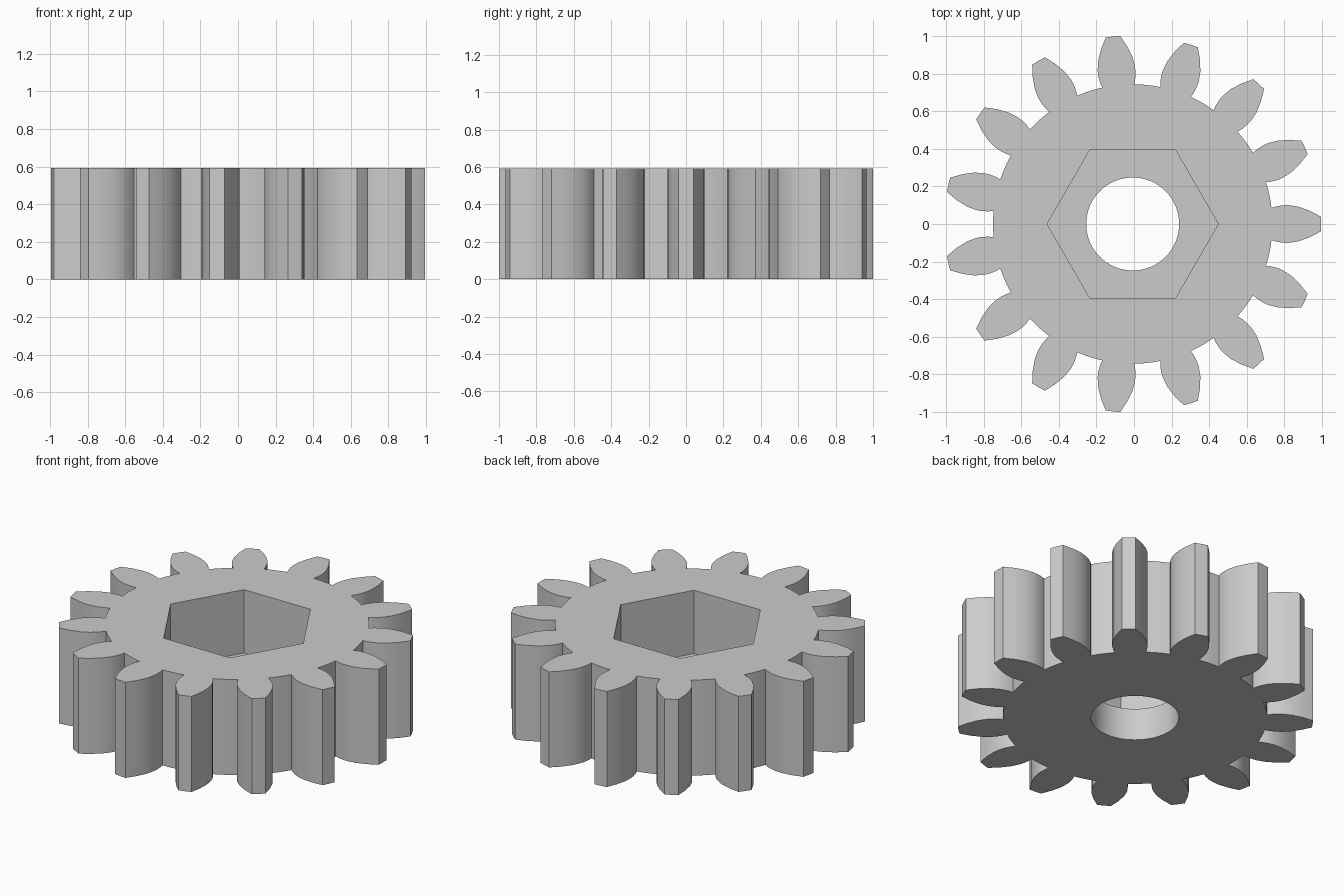
import bpy, bmesh
from math import cos, sin, pi, radians
from mathutils import Matrix, Vector

if "Cube" in bpy.data.objects:
    bpy.data.objects.remove(bpy.data.objects["Cube"], do_unlink=True)

TEETH = 15
HEIGHT = 0.593
FLOOR = 0.2          # height of the hexagonal pocket's floor
CENTRE_X = -0.007
HEX_RADIUS = 0.455
BORE_RADIUS = 0.247
ROOT_RADIUS = 0.743
# One tooth flank, root to tip: distance along the tooth, half width
FLANK = [(0.738, 0.0855), (0.765, 0.094), (0.80, 0.0995), (0.83, 0.1),
         (0.88, 0.0925), (0.94, 0.071), (1.001, 0.039)]


def polygon(radius, sides):
    return [Vector((radius * cos(2 * pi * i / sides), radius * sin(2 * pi * i / sides), 0))
            for i in range(sides)]


def gear_outline():
    """Counter-clockwise outline: flank, tip, mirrored flank, root arc, repeated."""
    pitch = 2 * pi / TEETH
    lower = [Vector((r, -w, 0)) for r, w in FLANK]
    upper = [Vector((r, w, 0)) for r, w in reversed(FLANK)]
    root = [Vector((ROOT_RADIUS * cos(pitch / 2 + a), ROOT_RADIUS * sin(pitch / 2 + a), 0))
            for a in (radians(-2.7), 0, radians(2.7))]
    tooth = lower + [Vector((1.002, 0, 0))] + upper + root
    return [Matrix.Rotation(i * pitch, 3, 'Z') @ p for i in range(TEETH) for p in tooth]


def ring(bm, points, z):
    """Closed loop of edges at height z."""
    verts = [bm.verts.new((p.x + CENTRE_X, p.y, z)) for p in points]
    edges = [bm.edges.new((a, b)) for a, b in zip(verts, verts[1:] + verts[:1])]
    return verts, edges


def wall(bm, low, high):
    count = len(low)
    for i in range(count):
        j = (i + 1) % count
        bm.faces.new((low[i], low[j], high[j], high[i]))


bm = bmesh.new()
outline, hexagon, bore = gear_outline(), polygon(HEX_RADIUS, 6), polygon(BORE_RADIUS, 64)

outer_low, outer_low_edges = ring(bm, outline, 0)
outer_high, outer_high_edges = ring(bm, outline, HEIGHT)
hex_low, hex_low_edges = ring(bm, hexagon, FLOOR)
hex_high, hex_high_edges = ring(bm, hexagon, HEIGHT)
bore_low, bore_low_edges = ring(bm, bore, 0)
bore_high, bore_high_edges = ring(bm, bore, FLOOR)

# Flat faces: underside, pocket floor and top
for edges in (outer_low_edges + bore_low_edges,
              hex_low_edges + bore_high_edges,
              outer_high_edges + hex_high_edges):
    bmesh.ops.triangle_fill(bm, edges=edges, use_beauty=True, normal=(0, 0, 1))

# Upright faces: teeth, pocket and bore
wall(bm, outer_low, outer_high)
wall(bm, hex_low, hex_high)
wall(bm, bore_low, bore_high)
bmesh.ops.recalc_face_normals(bm, faces=bm.faces)

# Smooth flanks with crisp tips, roots and rims
for face in bm.faces:
    face.smooth = True
for edge in bm.edges:
    edge.smooth = edge.calc_face_angle(pi) < radians(25)

mesh = bpy.data.meshes.new("gear_wheel")
bm.to_mesh(mesh)
bm.free()
gear = bpy.data.objects.new("gear_wheel", mesh)
bpy.context.collection.objects.link(gear)

# Plain grey
grey = bpy.data.materials.new("grey")
grey.use_nodes = True
colour = (0.6, 0.6, 0.6, 1)
grey.diffuse_color = colour
grey.node_tree.nodes["Principled BSDF"].inputs["Base Color"].default_value = colour
mesh.materials.append(grey)
